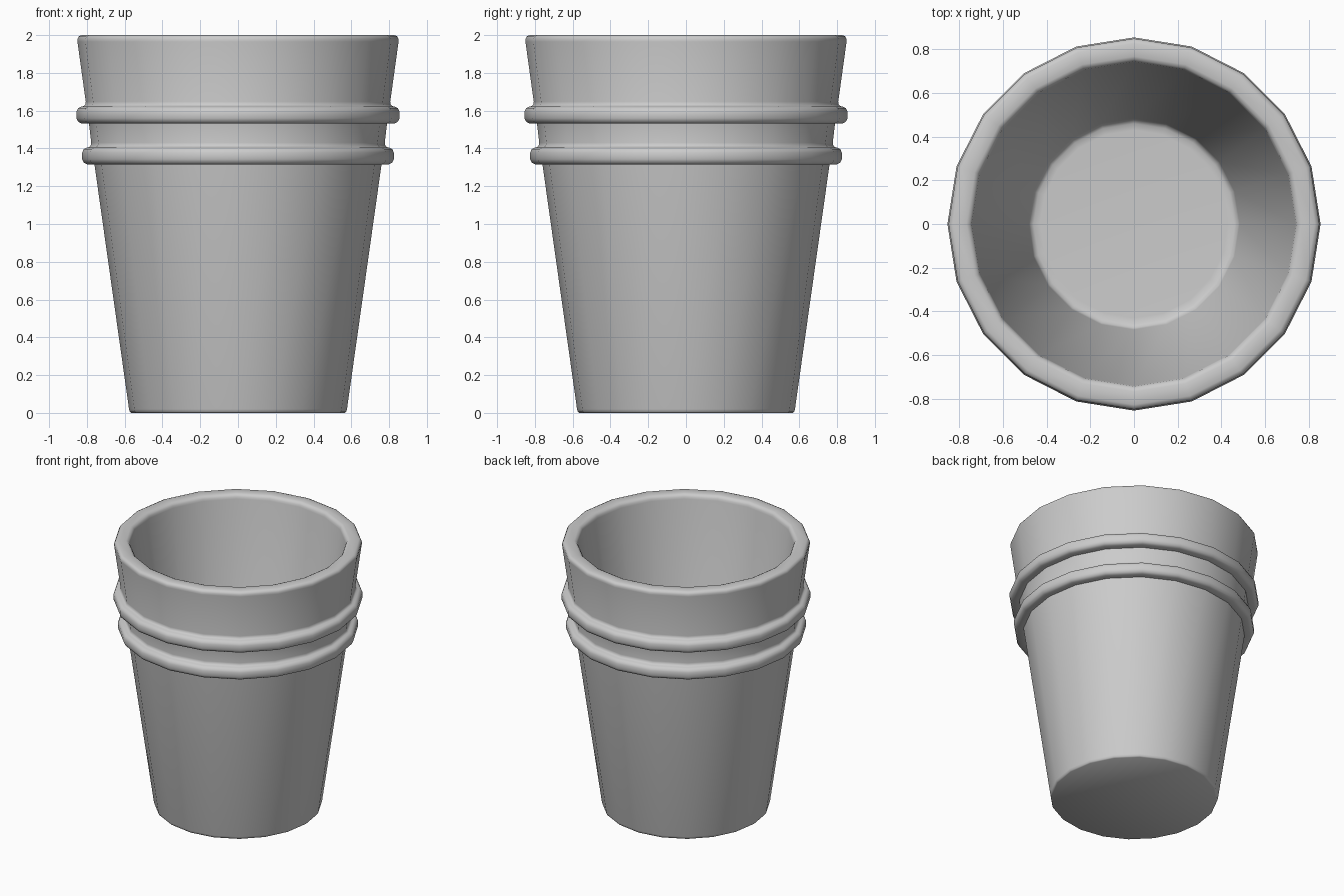
import bpy, bmesh, math

if "Cube" in bpy.data.objects:
    bpy.data.objects.remove(bpy.data.objects["Cube"])

SIDES = 20


def lathe(name, profile):
    """Revolve an (r, z) profile that starts and ends on the z axis."""
    bm = bmesh.new()
    verts = [bm.verts.new((r, 0, z)) for r, z in profile]
    edges = [bm.edges.new(pair) for pair in zip(verts, verts[1:])]
    bmesh.ops.spin(bm, geom=verts + edges, cent=(0, 0, 0), axis=(0, 0, 1),
                   angle=math.tau, steps=SIDES, use_duplicate=False)
    bmesh.ops.remove_doubles(bm, verts=bm.verts, dist=0.0005)
    bmesh.ops.recalc_face_normals(bm, faces=bm.faces)
    mesh = bpy.data.meshes.new(name)
    bm.to_mesh(mesh)
    bm.free()
    obj = bpy.data.objects.new(name, mesh)
    bpy.context.collection.objects.link(obj)
    bpy.context.view_layer.objects.active = obj
    obj.select_set(True)
    bpy.ops.object.shade_smooth_by_angle(angle=math.radians(50))
    obj.select_set(False)
    return obj


def ring(r_below, r_out, r_above, z0, z1):
    """Rounded raised band with a small fillet above it."""
    return [(r_below, z0), (r_out - 0.025, z0), (r_out - 0.008, z0 + 0.009),
            (r_out, z0 + 0.027), (r_out, z1 - 0.027),
            (r_out - 0.008, z1 - 0.009), (r_out - 0.025, z1),
            (r_above + 0.012, z1 + 0.002), (r_above + 0.003, z1 + 0.01),
            (r_above, z1 + 0.025)]


# Outer wall with two bands
outer = [(0, 0), (0.565, 0), (0.573, 0.006), (0.577, 0.02)]
outer += ring(0.76, 0.825, 0.777, 1.316, 1.405)
outer += ring(0.789, 0.855, 0.806, 1.533, 1.622)
# Rounded rim
rim = [(0.85, 1.965), (0.85, 1.98), (0.843, 1.993), (0.828, 2.0),
       (0.768, 2.0), (0.753, 1.993), (0.744, 1.98), (0.741, 1.965)]
# Inner wall and floor
inner = [(0.484, 0.14), (0.476, 0.122), (0.46, 0.112), (0.43, 0.11), (0, 0.11)]

lathe("flower_pot", outer + rim + inner)
